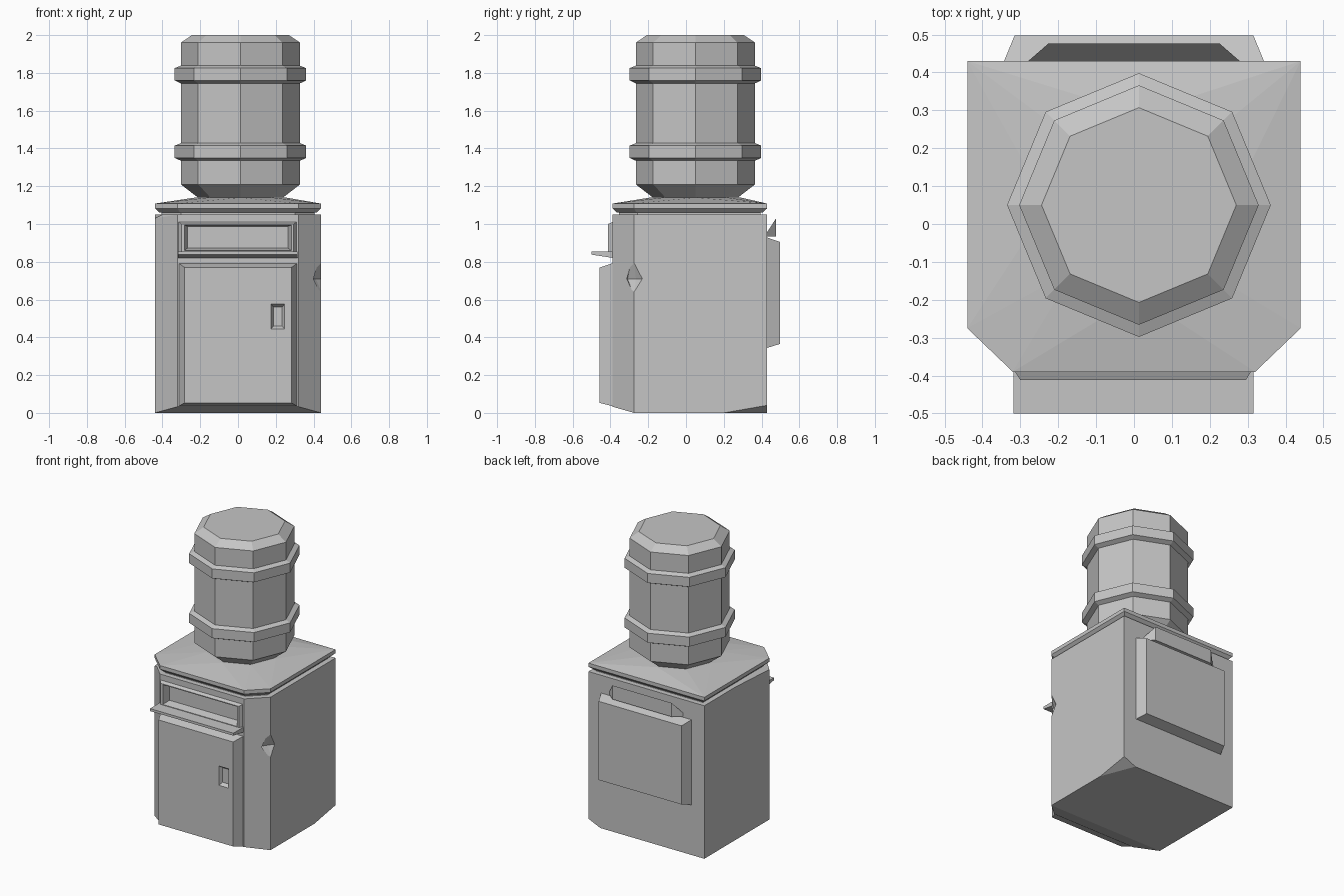
import bpy, bmesh, math

cube = bpy.data.objects.get("Cube")
if cube:
    bpy.data.objects.remove(cube, do_unlink=True)

GREY = (0.56, 0.56, 0.56, 1)
mat = bpy.data.materials.new("plain grey")
mat.use_nodes = True
mat.diffuse_color = GREY
mat.node_tree.nodes["Principled BSDF"].inputs["Base Color"].default_value = GREY


def finish(name, bm):
    bmesh.ops.recalc_face_normals(bm, faces=bm.faces)
    mesh = bpy.data.meshes.new(name)
    bm.to_mesh(mesh)
    bm.free()
    mesh.materials.append(mat)
    ob = bpy.data.objects.new(name, mesh)
    bpy.context.collection.objects.link(ob)
    return ob


def hull(name, points):
    """Flat-faced convex solid around the points."""
    bm = bmesh.new()
    verts = [bm.verts.new(p) for p in points]
    bmesh.ops.convex_hull(bm, input=verts)
    bmesh.ops.dissolve_limit(bm, angle_limit=0.01, verts=bm.verts, edges=bm.edges)
    return finish(name, bm)


def rect(x0, x1, z0, z1, y):
    return [(x, y, z) for x in (x0, x1) for z in (z0, z1)]


def outline(z, inset=0):
    """Cabinet plan: a rectangle with two cut front corners."""
    half, front, back = 0.44 - inset, -0.39 + inset, 0.43 - inset
    return [(s * x, y, z) for s in (-1, 1)
            for x, y in ((0.32 - inset / 2, front), (half, -0.275 + inset / 2), (half, back))]


def octagon(r, z):
    return [(0.013 + r * math.cos(i * math.pi / 4), 0.05 + r * math.sin(i * math.pi / 4), z)
            for i in range(8)]


def cut(cutter, *targets):
    for ob in targets:
        mod = ob.modifiers.new("cut", "BOOLEAN")
        mod.operation = "DIFFERENCE"
        mod.solver = "EXACT"
        mod.object = cutter
        bpy.context.view_layer.objects.active = ob
        bpy.ops.object.modifier_apply(modifier=mod.name)
    bpy.data.objects.remove(cutter, do_unlink=True)


# Cabinet with a raised front underside and one clipped rear foot
top = [p if p[0] > -0.43 or p[1] > 0 else (p[0], p[1], 1.03) for p in outline(1.05)]
top += [(-0.44, 0.1, 1.05), (-0.40, -0.31, 1.05)]
bottom = [(-0.44, -0.275, 0), (0.44, -0.275, 0), (-0.32, -0.39, 0.033), (0.32, -0.39, 0.033),
          (-0.44, 0.43, 0), (0.44, 0.2, 0), (0.35, 0.43, 0), (0.44, 0.43, 0.04)]
cabinet = hull("cabinet", top + bottom)

# Dent in the corner edge
cut(hull("dent_cutter", [(0.46, -0.28, 0.85), (0.445, -0.225, 0.71), (0.385, -0.31, 0.71),
                         (0.45, -0.275, 0.62), (0.412, -0.265, 0.71), (0.5, -0.34, 0.71)]), cabinet)

# Front door and its recessed pull
door = hull("door", rect(-0.315, 0.315, 0.035, 0.793, -0.385) + rect(-0.283, 0.283, 0.053, 0.77, -0.457))
cut(hull("pull_cutter", rect(0.172, 0.25, 0.44, 0.58, -0.462) + rect(0.188, 0.234, 0.46, 0.56, -0.435)), door)

# Dispenser surround with its recess
surround = hull("dispenser_surround",
                rect(-0.32, 0.315, 0.82, 1.015, -0.38) + rect(-0.30, 0.295, 0.83, 1.0, -0.412))
cut(hull("recess_cutter", rect(-0.285, 0.285, 0.857, 0.995, -0.42) + rect(-0.268, 0.265, 0.872, 0.988, -0.36)),
    surround, cabinet)

# Drip tray
hull("drip_tray", rect(-0.318, 0.315, 0.82, 0.855, -0.385) + rect(-0.318, 0.315, 0.838, 0.855, -0.5))

# Back panel and the wedge grip above it
hull("back_panel", rect(-0.345, 0.345, 0.343, 0.93, 0.425) + rect(-0.315, 0.315, 0.365, 0.905, 0.498))
hull("back_grip", rect(-0.225, 0.225, 0.935, 1.03, 0.477) + rect(-0.285, 0.285, 0.935, 0.95, 0.425))

# Neck and lid
hull("neck", outline(1.03, 0.035) + outline(1.08, 0.035))
hull("lid", outline(1.06, 0.025) + outline(1.083) + outline(1.108) + octagon(0.24, 1.14))

# Bottle: eight-sided, with two raised bands
profile = [(0.225, 1.13), (0.225, 1.14), (0.316, 1.21)]
for z in (1.335, 1.745):
    profile += [(0.316, z), (0.348, z + 0.015), (0.348, z + 0.08), (0.316, z + 0.093)]
profile += [(0.316, 1.96), (0.257, 2.0)]
bm = bmesh.new()
rings = [[bm.verts.new(p) for p in octagon(r, z)] for r, z in profile]
for a, b in zip(rings, rings[1:]):
    for i in range(8):
        j = (i + 1) % 8
        bm.faces.new((a[i], a[j], b[j], b[i]))
bm.faces.new(rings[0])
bm.faces.new(rings[-1])
finish("bottle", bm)
